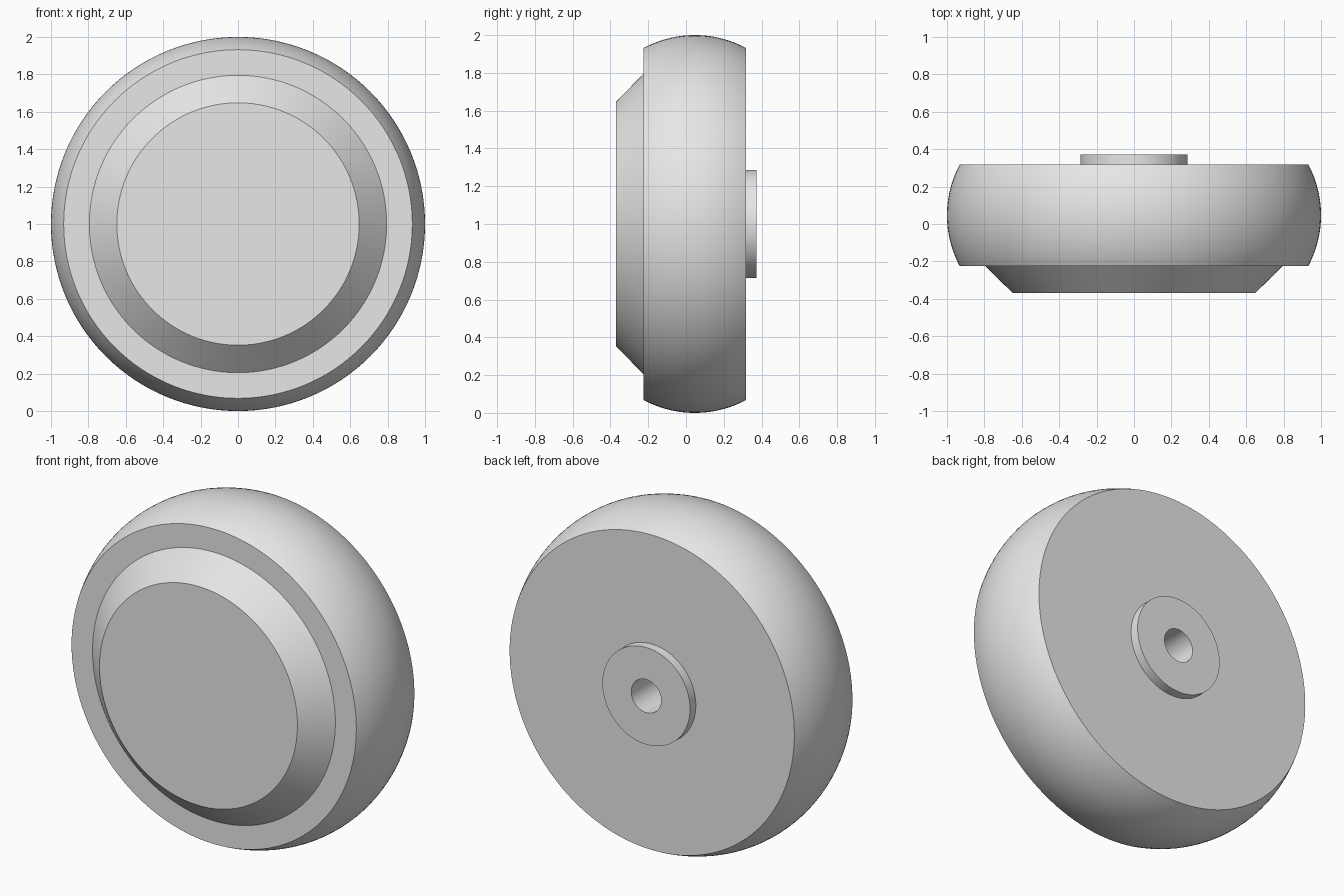
import bpy
import bmesh
import math
from mathutils import Vector

cube = bpy.data.objects.get("Cube")
if cube:
    bpy.data.objects.remove(cube, do_unlink=True)

SEGMENTS = 128
CENTRE = Vector((0, 0, 1))
FRONT, BACK = -0.225, 0.318      # side walls of the tyre
SEAT, SHOULDER, CROWN = 0.84, 0.932, 1.0

grey = bpy.data.materials.new("light_grey")
grey.use_nodes = True
grey.diffuse_color = (0.8, 0.8, 0.8, 1)
grey.node_tree.nodes["Principled BSDF"].inputs["Base Color"].default_value = grey.diffuse_color


def lathe(name, profile, closed):
    """Turn (radius, y) points around the wheel axis."""
    bm = bmesh.new()
    verts = [bm.verts.new((r, y, CENTRE.z)) for r, y in profile]
    for a, b in zip(verts, verts[1:]):
        bm.edges.new((a, b))
    if closed:
        bm.edges.new((verts[-1], verts[0]))
    bmesh.ops.spin(bm, geom=bm.verts[:] + bm.edges[:], cent=CENTRE,
                   axis=(0, 1, 0), angle=math.tau, steps=SEGMENTS)
    bmesh.ops.remove_doubles(bm, verts=bm.verts[:], dist=0.0005)
    bmesh.ops.recalc_face_normals(bm, faces=bm.faces[:])
    mesh = bpy.data.meshes.new(name)
    bm.to_mesh(mesh)
    bm.free()
    mesh.materials.append(grey)
    obj = bpy.data.objects.new(name, mesh)
    bpy.context.collection.objects.link(obj)
    bpy.ops.object.select_all(action='DESELECT')
    obj.select_set(True)
    bpy.context.view_layer.objects.active = obj
    bpy.ops.object.shade_smooth_by_angle(angle=math.radians(30))
    return obj


# Tyre: flat side walls and a circular-arc tread
half = (BACK - FRONT) / 2
middle = (BACK + FRONT) / 2
rise = CROWN - SHOULDER
radius = (half ** 2 + rise ** 2) / (2 * rise)
sweep = math.asin(half / radius)
steps = 24
tread = []
for i in range(steps + 1):
    a = sweep * (2 * i / steps - 1)
    tread.append((CROWN - radius + radius * math.cos(a), middle + radius * math.sin(a)))
lathe("tyre", [(SEAT, FRONT)] + tread + [(SEAT, BACK)], True)

# Hub: bevelled front cap, flat back, raised boss with a blind axle bore
lathe("hub", [
    (0, -0.37), (0.648, -0.37), (0.795, FRONT), (SEAT, FRONT),
    (SEAT, BACK), (0.287, BACK), (0.287, 0.372),
    (0.098, 0.372), (0.098, -0.2), (0, -0.2),
], False)
